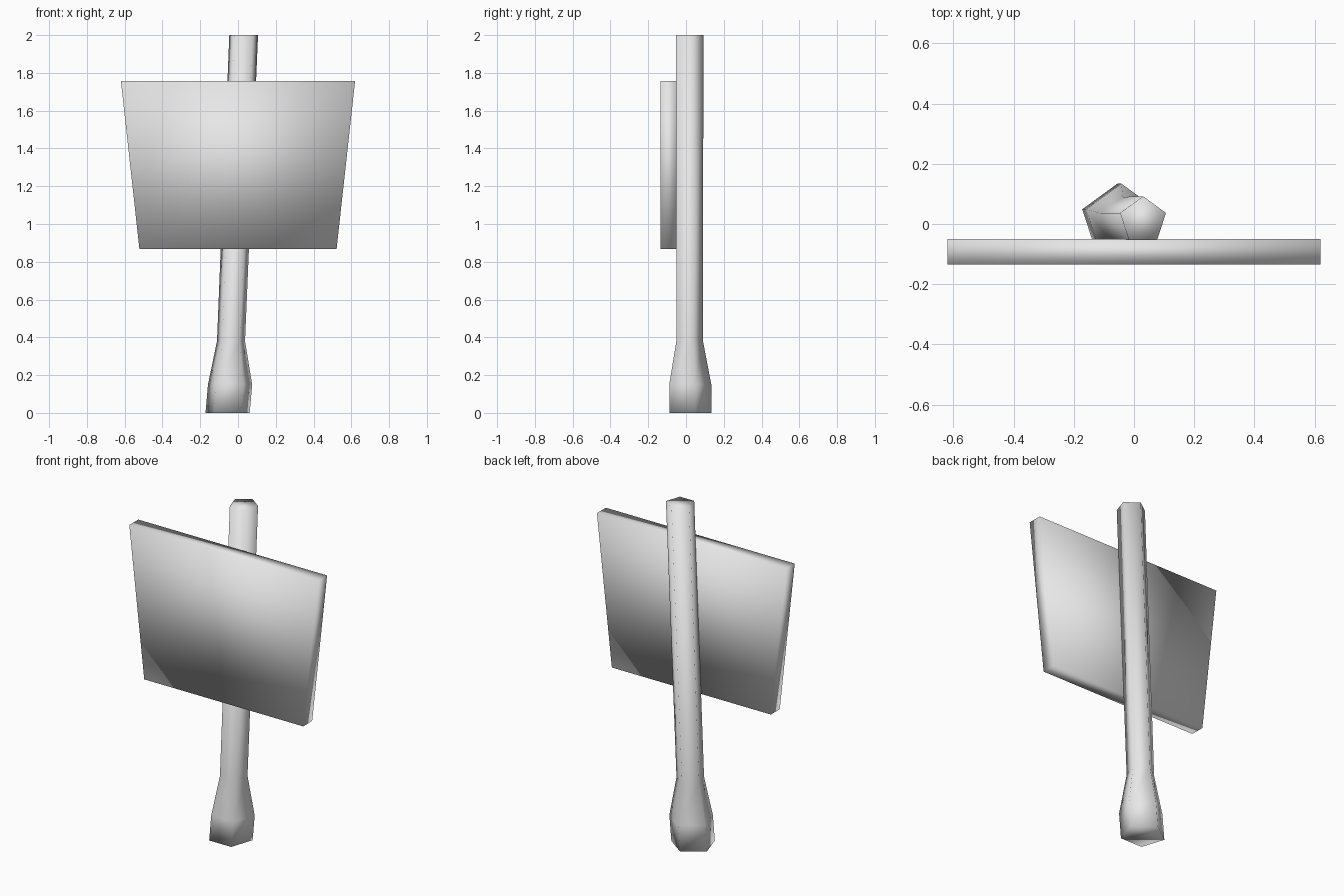
import bpy, bmesh, math

if "Cube" in bpy.data.objects:
    bpy.data.objects.remove(bpy.data.objects["Cube"])

grey = bpy.data.materials.new("plain grey")
grey.diffuse_color = (0.8, 0.8, 0.8, 1)
grey.use_nodes = True
grey.node_tree.nodes["Principled BSDF"].inputs["Base Color"].default_value = grey.diffuse_color


def loft(name, rings):
    """Closed solid through a list of equal-length vertex rings, fully smooth."""
    bm = bmesh.new()
    loops = [[bm.verts.new(p) for p in ring] for ring in rings]
    n = len(loops[0])
    for a, b in zip(loops, loops[1:]):
        for i in range(n):
            j = (i + 1) % n
            bm.faces.new((a[i], a[j], b[j], b[i]))
    bm.faces.new(loops[0][::-1])
    bm.faces.new(loops[-1])
    bmesh.ops.recalc_face_normals(bm, faces=bm.faces)
    for f in bm.faces:
        f.smooth = True
    mesh = bpy.data.meshes.new(name)
    bm.to_mesh(mesh)
    bm.free()
    mesh.materials.append(grey)
    obj = bpy.data.objects.new(name, mesh)
    bpy.context.collection.objects.link(obj)
    return obj


def pentagon(cx, cy, r, z):
    angles = [math.pi / 2 + k * math.tau / 5 for k in range(5)]
    return [(cx + r * math.cos(a), cy + r * math.sin(a), z) for a in angles]


# Leaning five-sided post with a thick foot: centre x, centre y, radius, height
post_sections = [(-0.055, 0.011, 0.123, 0), (-0.042, 0.011, 0.123, 0.15),
                 (-0.037, 0.012, 0.078, 0.38), (0.030, 0.012, 0.080, 2.0)]
loft("post", [pentagon(*s) for s in post_sections])

# Tapered sign board fixed to the front of the post
front, back = -0.134, -0.05
loft("sign_board", [[(-w, front, z), (w, front, z), (w, back, z), (-w, back, z)]
                    for w, z in ((0.522, 0.868), (0.62, 1.758))])
